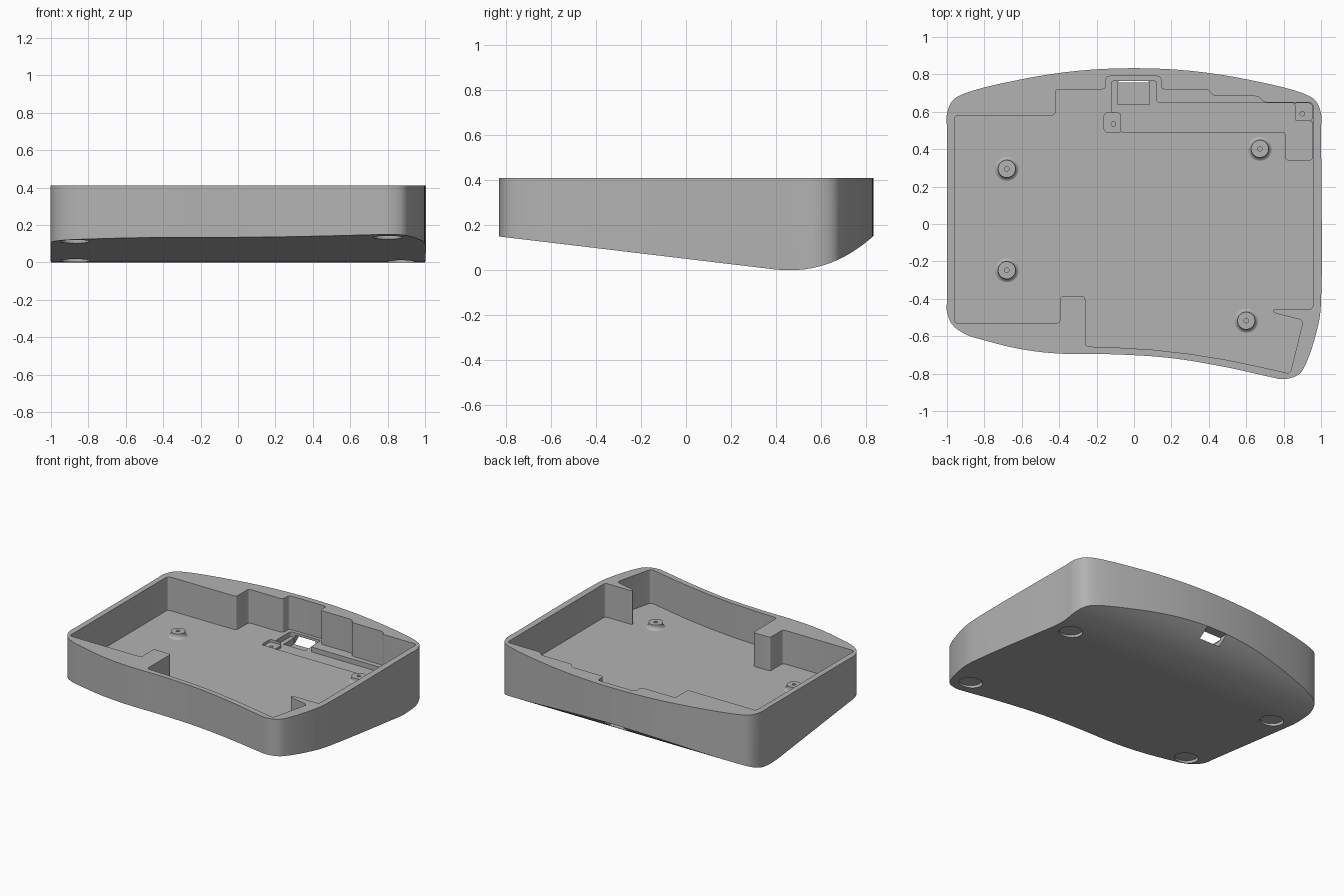
import bpy, bmesh, math
from mathutils import Vector

cube = bpy.data.objects.get("Cube")
if cube:
    bpy.data.objects.remove(cube)

TOP, FLOOR, POCKET = 0.41, 0.17, 0.135

grey = bpy.data.materials.new("plain_grey")
grey.use_nodes = True
grey.diffuse_color = (0.45, 0.45, 0.45, 1)
grey.node_tree.nodes["Principled BSDF"].inputs["Base Color"].default_value = (0.45, 0.45, 0.45, 1)


def spline(pts, steps=5):
    """Closed smooth curve through the points (centripetal tangents)."""
    out, n = [], len(pts)
    P = [Vector(p) for p in pts]
    for i in range(n):
        a, b, c, d = P[i - 1], P[i], P[(i + 1) % n], P[(i + 2) % n]
        ta, tb, tc = [max((q - p).length, 1e-4) ** 0.5 for p, q in ((a, b), (b, c), (c, d))]
        m1 = (c - b) + tb * ((b - a) / ta - (c - a) / (ta + tb))
        m2 = (c - b) + tb * ((d - c) / tc - (d - b) / (tb + tc))
        for k in range(steps):
            t = k / steps
            out.append(b * (2*t**3 - 3*t**2 + 1) + m1 * (t**3 - 2*t*t + t)
                       + c * (3*t*t - 2*t**3) + m2 * (t**3 - t*t))
    return out


def rounded(pts, r=0.02, steps=4):
    """Polygon with every corner eased by a small curve."""
    out, P = [], [Vector(p) for p in pts]
    for i, p in enumerate(P):
        a, c = P[i - 1] - p, P[(i + 1) % len(P)] - p
        s = p + a.normalized() * min(r, a.length * 0.45)
        e = p + c.normalized() * min(r, c.length * 0.45)
        for k in range(steps + 1):
            t = k / steps
            out.append(s * (1-t)**2 + p * 2*t*(1-t) + e * t*t)
    return out


def rect(x0, x1, y0, y1):
    return [(x0, y0), (x1, y0), (x1, y1), (x0, y1)]


def circle(x, y, r, n=32):
    return [(x + r * math.cos(2*math.pi*k/n), y + r * math.sin(2*math.pi*k/n)) for k in range(n)]


def prism(name, pts, lo, hi, axis="z"):
    """Extrude an outline along z, or a (y, z) outline along x."""
    place = (lambda p, h: (p[0], p[1], h)) if axis == "z" else (lambda p, h: (h, p[0], p[1]))
    bm = bmesh.new()
    face = bm.faces.new([bm.verts.new(place(p, lo)) for p in pts])
    up = bmesh.ops.extrude_face_region(bm, geom=[face])["geom"]
    shift = Vector(place((0, 0), hi - lo))
    bmesh.ops.translate(bm, vec=shift, verts=[v for v in up if isinstance(v, bmesh.types.BMVert)])
    bmesh.ops.recalc_face_normals(bm, faces=bm.faces)
    return finish(name, bm)


def finish(name, bm):
    me = bpy.data.meshes.new(name)
    bm.to_mesh(me)
    bm.free()
    me.materials.append(grey)
    ob = bpy.data.objects.new(name, me)
    bpy.context.collection.objects.link(ob)
    return ob


def boolean(ob, cutter, op="DIFFERENCE"):
    mod = ob.modifiers.new("cut", "BOOLEAN")
    mod.object, mod.operation, mod.solver = cutter, op, "EXACT"
    dg = bpy.context.evaluated_depsgraph_get()
    me = bpy.data.meshes.new_from_object(ob.evaluated_get(dg))
    ob.modifiers.clear()
    ob.data = me
    bpy.data.objects.remove(cutter)


def smooth(ob, angle=25):
    bpy.ops.object.select_all(action="DESELECT")
    ob.select_set(True)
    bpy.context.view_layer.objects.active = ob
    bpy.ops.object.shade_smooth_by_angle(angle=math.radians(angle))


# Outer shell outline: bowed back, sweeping front with a thumb corner
outline = spline([
    (-1, -0.47), (-1, -0.4), (-1, 0.5), (-1, 0.59), (-0.97, 0.66), (-0.9, 0.7),
    (-0.6, 0.774), (-0.3, 0.819), (0, 0.833), (0.3, 0.819), (0.6, 0.774),
    (0.9, 0.7), (0.97, 0.66), (1, 0.59), (1, 0.5), (1, -0.42), (0.985, -0.54),
    (0.92, -0.745), (0.88, -0.805), (0.8, -0.83), (0.73, -0.818), (0.5, -0.767),
    (0.2, -0.717), (-0.1, -0.697), (-0.4, -0.693), (-0.6, -0.67), (-0.8, -0.622),
    (-0.9, -0.59), (-0.97, -0.54)])
case = prism("case", outline, -0.1, TOP)

# Underside: straight slope, then a rolled-up rear edge
side = [(-0.9, 0.163), (0.38, 0.01)]
for k in range(1, 17):
    t = k / 16
    side.append((0.38 + 0.47 * t, 0.01 - 0.05 * t + 0.212 * t ** 2.3))
low = min(z for y, z in side)
side = [(y, z - low) for y, z in side] + [(0.95, 0.3), (0.95, 0.6), (-0.9, 0.6)]
boolean(case, prism("side_cutter", side, -1.2, 1.2, "x"), "INTERSECT")

# Main cavity
cavity = rounded([
    (-0.96, -0.53), (-0.395, -0.53), (-0.395, -0.385), (-0.26, -0.385), (-0.26, -0.655),
    (-0.1, -0.66), (0.1, -0.672), (0.3, -0.695), (0.5, -0.727), (0.67, -0.763), (0.835, -0.8),
    (0.905, -0.515), (0.745, -0.475), (0.745, -0.455), (0.957, -0.455), (0.957, 0.65),
    (0.69, 0.65), (0.67, 0.683), (0.42, 0.685), (0.4, 0.72), (0.145, 0.72), (0.145, 0.79),
    (-0.15, 0.79), (-0.15, 0.72), (-0.42, 0.72), (-0.42, 0.58), (-0.96, 0.58)], 0.022)
boolean(case, prism("cavity_cutter", cavity, FLOOR, 0.7))

# Sunken circuit pocket, with shallower screw pads at both ends
pocket = rounded([(-0.07, 0.49), (0.81, 0.49), (0.81, 0.343), (0.955, 0.343), (0.955, 0.55),
                  (0.86, 0.55), (0.86, 0.648), (0.12, 0.648), (0.12, 0.765), (-0.12, 0.765),
                  (-0.12, 0.595), (-0.07, 0.595)], 0.015)
boolean(case, prism("pocket_cutter", pocket, POCKET, 0.3))
for pad, hole in ((rect(-0.16, -0.06, 0.492, 0.593), (-0.11, 0.535)),
                  (rect(0.85, 0.953, 0.552, 0.646), (0.9, 0.59))):
    boolean(case, prism("pad_cutter", rounded(pad), 0.152, 0.3))
    boolean(case, prism("pad_hole_cutter", circle(*hole, 0.012, 16), 0.12, 0.3))

# Connector well and the port through the rear edge
boolean(case, prism("well_cutter", rect(-0.088, 0.082, 0.64, 0.76), 0.092, 0.3))
boolean(case, prism("port_cutter", rect(-0.084, 0.078, 0.7, 0.95), 0.094, 0.152))

# Round foot recesses following the slope of the underside
for x, y in ((-0.87, 0.35), (0.87, 0.4), (-0.87, -0.51), (0.8, -0.69)):
    z = max(0.0, 0.055 - 0.12 * y)
    boolean(case, prism("foot_cutter", circle(x, y, 0.077), z - 0.1, z + 0.018))
smooth(case)

# Screw standoffs with a flared base and a centre hole
profile = [(0.068, -0.002), (0.058, 0.003), (0.051, 0.01), (0.047, 0.018), (0.047, 0.034),
           (0.012, 0.034), (0.012, 0.004), (0, 0.004)]
for i, (x, y) in enumerate(((-0.68, 0.295), (-0.68, -0.247), (0.673, 0.402), (0.6, -0.517))):
    bm = bmesh.new()
    vs = [bm.verts.new((r, 0, z)) for r, z in profile]
    es = [bm.edges.new(e) for e in zip(vs, vs[1:])]
    bmesh.ops.spin(bm, geom=vs + es, cent=(0, 0, 0), axis=(0, 0, 1), angle=2 * math.pi,
                   steps=32, use_duplicate=False)
    bmesh.ops.remove_doubles(bm, verts=bm.verts, dist=1e-5)
    bmesh.ops.recalc_face_normals(bm, faces=bm.faces)
    if sum(f.normal.z * f.calc_area() for f in bm.faces) < 0:
        bmesh.ops.reverse_faces(bm, faces=bm.faces)
    post = finish(f"standoff_{i + 1}", bm)
    post.location = (x, y, FLOOR)
    smooth(post, 35)
